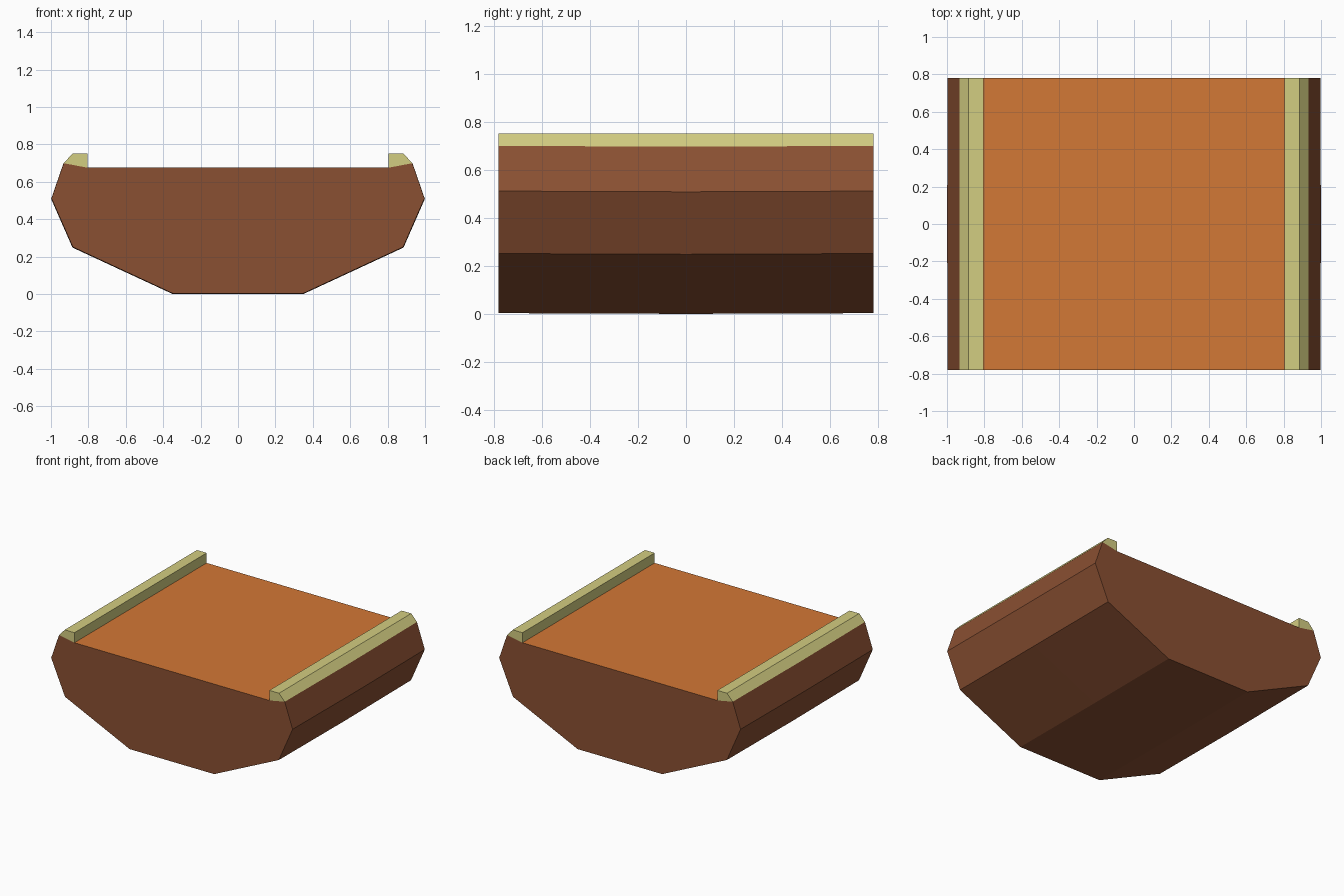
import bpy, bmesh

if "Cube" in bpy.data.objects:
    bpy.data.objects.remove(bpy.data.objects["Cube"])

# Colours
def material(name, rgb):
    m = bpy.data.materials.new(name)
    m.diffuse_color = (*rgb, 1)
    m.use_nodes = True
    m.node_tree.nodes["Principled BSDF"].inputs["Base Color"].default_value = m.diffuse_color
    return m

hull_brown = material("hull brown", (0.254, 0.080, 0.032))
deck_orange = material("deck orange", (0.650, 0.188, 0.037))
rail_yellow = material("rail pale yellow", (0.650, 0.610, 0.220))

# Stations along the length: (y, width scale, rise)
STATIONS = [(-0.78, 0.998, 0.003), (0.0, 1.0, 0.0), (0.78, 0.998, 0.003)]


def loft(name, profile, mats, fixed=()):
    """Skin an x-z profile through the stations and close both ends.
    Points listed in fixed stay straight along the length."""
    bm = bmesh.new()
    rings = []
    for y, s, rise in STATIONS:
        rings.append([bm.verts.new((x, y, z) if i in fixed else (x * s, y, z + rise))
                      for i, (x, z) in enumerate(profile)])
    n = len(profile)
    for a, b in zip(rings, rings[1:]):
        for i in range(n):
            j = (i + 1) % n
            bm.faces.new((a[i], a[j], b[j], b[i]))
    bm.faces.new(rings[0])
    bm.faces.new(rings[-1][::-1])
    bmesh.ops.recalc_face_normals(bm, faces=bm.faces)
    # Upward faces take the second material where there is one
    if len(mats) > 1:
        for f in bm.faces:
            f.material_index = int(f.normal.z > 0.99)
    me = bpy.data.meshes.new(name)
    bm.to_mesh(me)
    bm.free()
    for m in mats:
        me.materials.append(m)
    ob = bpy.data.objects.new(name, me)
    bpy.context.collection.objects.link(ob)
    return ob


# Hull section with flat deck on top
half = [(0.35, 0.0), (0.885, 0.248), (0.999, 0.508), (0.934, 0.696), (0.805, 0.675)]
hull = half + [(-x, z) for x, z in reversed(half)]
loft("hull_and_deck", hull, [hull_brown, deck_orange], fixed=(4, 5))

# Chamfered side rails
rail = [(0.805, 0.675), (0.934, 0.696), (0.885, 0.75), (0.805, 0.75)]
for side, label in ((1, "right"), (-1, "left")):
    loft(label + "_rail", [(side * x, z) for x, z in rail], [rail_yellow], fixed=(0, 2, 3))
